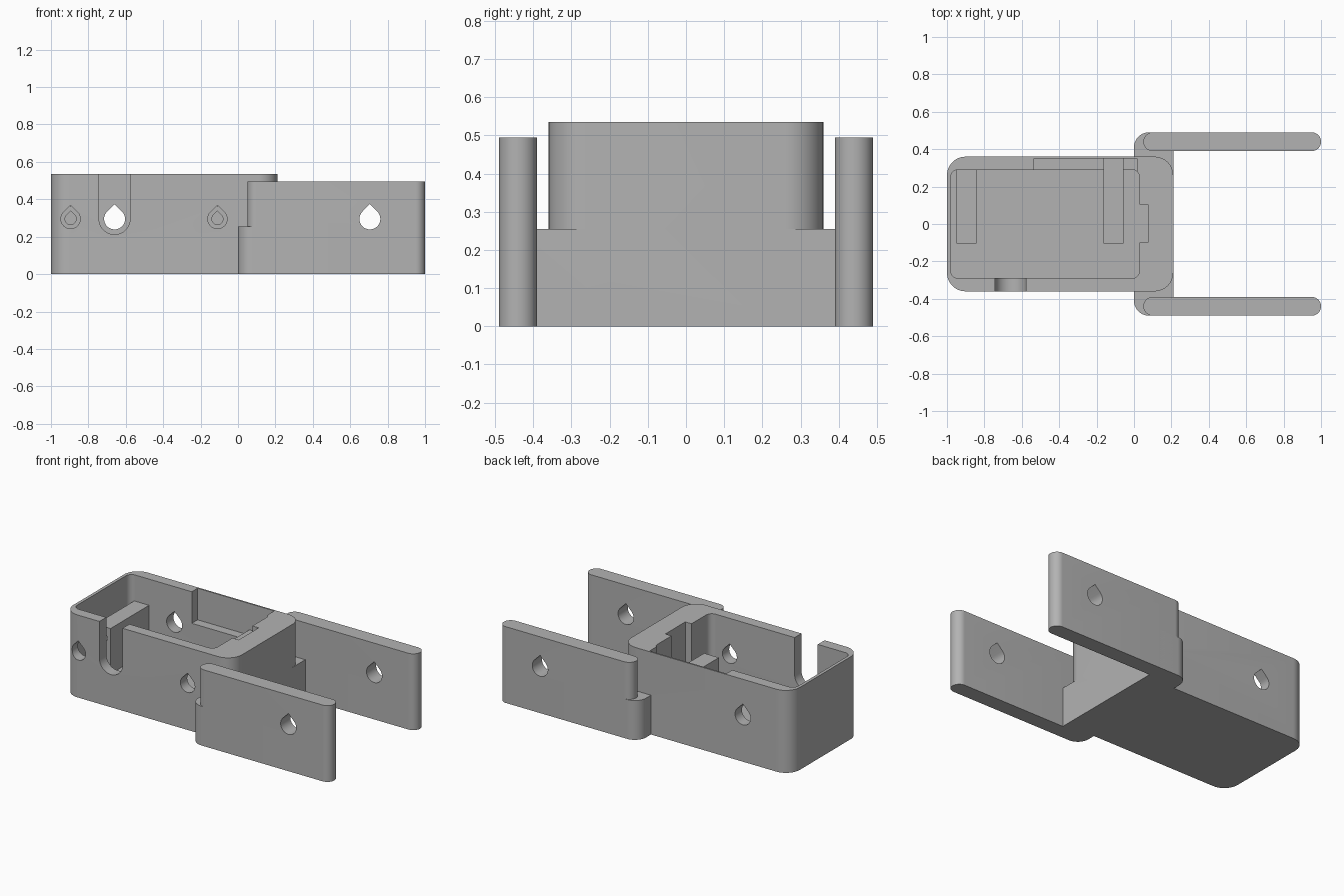
import bpy, bmesh
from math import cos, sin, pi, sqrt

cube = bpy.data.objects.get("Cube")
if cube:
    bpy.data.objects.remove(cube, do_unlink=True)

# The single plain plastic colour
GREY = (0.45, 0.45, 0.45, 1)
plastic = bpy.data.materials.new("grey plastic")
plastic.use_nodes = True
plastic.diffuse_color = GREY
plastic.node_tree.nodes["Principled BSDF"].inputs["Base Color"].default_value = GREY


def arc(cx, cy, r, start, end, n=12):
    """Points on an arc, angles in multiples of pi."""
    angles = [pi * (start + (end - start) * i / n) for i in range(n + 1)]
    return [(cx + r * cos(a), cy + r * sin(a)) for a in angles]


def rounded(x0, x1, y0, y1, left_r=0.0, right_r=0.0):
    """Rectangle outline with its own corner radius at either end."""
    outline = []
    for x, y, sx, sy, r, start in ((x1, y1, -1, -1, right_r, 0), (x0, y1, 1, -1, left_r, 0.5),
                                   (x0, y0, 1, 1, left_r, 1), (x1, y0, -1, 1, right_r, 1.5)):
        if r:
            outline += arc(x + sx * r, y + sy * r, r, start, start + 0.5)
        else:
            outline.append((x, y))
    return outline


def teardrop(x, z, r):
    return arc(x, z, r, 0.75, 2.25, 24) + [(x, z + r * sqrt(2))]


def prism(name, outline, lo, hi, axis="z"):
    """Extrude an outline along z, or an x-z outline along y."""
    bm = bmesh.new()
    place = (lambda a, b, h: (a, b, h)) if axis == "z" else (lambda a, b, h: (a, h, b))
    bottom = [bm.verts.new(place(a, b, lo)) for a, b in outline]
    top = [bm.verts.new(place(a, b, hi)) for a, b in outline]
    bm.faces.new(bottom)
    bm.faces.new(top)
    for i in range(len(outline)):
        j = (i + 1) % len(outline)
        bm.faces.new((bottom[i], bottom[j], top[j], top[i]))
    bmesh.ops.recalc_face_normals(bm, faces=bm.faces)
    mesh = bpy.data.meshes.new(name)
    bm.to_mesh(mesh)
    bm.free()
    mesh.materials.append(plastic)
    obj = bpy.data.objects.new(name, mesh)
    bpy.context.collection.objects.link(obj)
    return obj


def activate(obj):
    bpy.ops.object.select_all(action="DESELECT")
    obj.select_set(True)
    bpy.context.view_layer.objects.active = obj


def combine(obj, tool, operation="DIFFERENCE"):
    mod = obj.modifiers.new("combine", "BOOLEAN")
    mod.operation = operation
    mod.solver = "EXACT"
    mod.object = tool
    activate(obj)
    bpy.ops.object.modifier_apply(modifier=mod.name)
    bpy.data.objects.remove(tool, do_unlink=True)


FLOOR, TOP, AXIS = 0.07, 0.535, 0.295
SCREWS = (-0.895, -0.11)
CABLE = -0.66

# Outer case joined to the low cross block that carries the arms
case = prism("case", rounded(-1, 0.21, -0.36, 0.36, 0.1, 0.1), 0, TOP)
block = prism("cross_block", rounded(0, 0.21, -0.49, 0.49, 0.08), 0, 0.255)
combine(case, block, "UNION")

# Main cavity, end notch and recess in the back wall
combine(case, prism("cavity", rounded(-0.98, 0.03, -0.29, 0.29, 0.04, 0.04), FLOOR, 0.7))
combine(case, prism("end_notch", rounded(-0.05, 0.075, -0.1, 0.105), FLOOR, 0.7))
combine(case, prism("back_recess", rounded(-0.535, 0.015, 0.2, 0.35), 0.33, 0.7))

# Open cable slot in the front wall and teardrop hole in the back wall
slot = arc(CABLE, AXIS, 0.083, 1, 2, 24) + [(CABLE + 0.083, 0.7), (CABLE - 0.083, 0.7)]
combine(case, prism("cable_slot", slot, -0.5, -0.2, "y"))
combine(case, prism("cable_hole", teardrop(CABLE, AXIS, 0.056), 0.2, 0.5, "y"))

# Screw access holes in the front wall
for x in SCREWS:
    combine(case, prism("access_hole", teardrop(x, AXIS, 0.052), -0.5, -0.2, "y"))
parts = [case]

# Screw posts inside the cavity, each with a blind pilot hole
for name, x, back in (("right_post", SCREWS[0], 0.3), ("left_post", SCREWS[1], 0.355)):
    post = prism(name, rounded(x - 0.053, x + 0.053, -0.105, back), FLOOR - 0.01, 0.365)
    combine(post, prism("pilot_hole", teardrop(x, AXIS, 0.03), -0.2, 0.2, "y"))
    parts.append(post)

# Pair of round-ended arms with a pivot hole
for name, y in (("front_arm", -0.44), ("back_arm", 0.44)):
    arm = prism(name, rounded(0.05, 1, y - 0.05, y + 0.05, 0.0499, 0.0499), 0, 0.495)
    combine(arm, prism("pivot_hole", teardrop(0.705, AXIS, 0.056), y - 0.2, y + 0.2, "y"))
    parts.append(arm)

for part in parts:
    activate(part)
    bpy.ops.object.shade_smooth_by_angle(angle=pi / 6)
